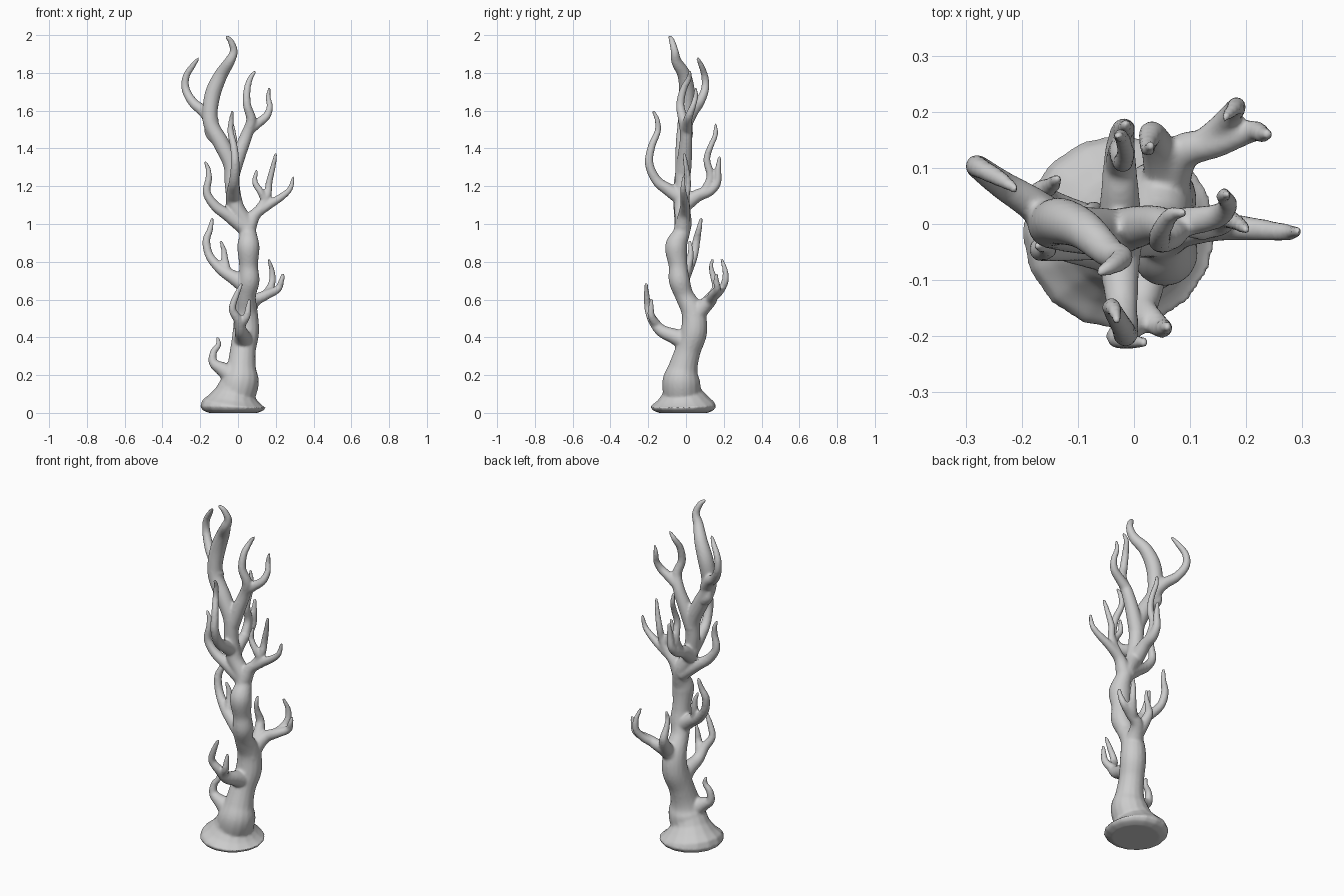
import bpy, bmesh, math
from mathutils import Vector

SIDES, STEPS = 16, 6
bm = bmesh.new()


def spline(pts):
    """Catmull-Rom through (x, y, z, radius) points."""
    p = [Vector(q) for q in pts]
    p = [2 * p[0] - p[1]] + p + [2 * p[-1] - p[-2]]
    out = []
    for i in range(1, len(p) - 2):
        a, b, c, d = p[i - 1:i + 3]
        for k in range(STEPS):
            t = k / STEPS
            out.append(0.5 * (2 * b + (c - a) * t + (2 * a - 5 * b + 4 * c - d) * t * t
                              + (3 * b - a - 3 * c + d) * t ** 3))
    out.append(p[-2])
    return out


def tube(*pts, smooth=True):
    """Closed tapering limb with a rounded tip."""
    path = spline(pts) if smooth else [Vector(q) for q in pts]
    if smooth:
        end, d = path[-1], (path[-1] - path[-2]).xyz.normalized()
        for s, r in ((0.6, 0.8), (0.95, 0.35)):
            path.append(Vector((*(end.xyz + d * end.w * s), end.w * r)))
    u, rings = Vector((1, 0.01, 0)), []
    for i, q in enumerate(path):
        t = (path[min(i + 1, len(path) - 1)] - path[max(i - 1, 0)]).xyz.normalized()
        u = (u - t * u.dot(t)).normalized()
        v = t.cross(u)
        r = max(q.w, 0.003)
        rings.append([bm.verts.new(q.xyz + r * (math.cos(a) * u + math.sin(a) * v))
                      for a in (2 * math.pi * k / SIDES for k in range(SIDES))])
    for a, b in zip(rings, rings[1:]):
        for k in range(SIDES):
            j = (k + 1) % SIDES
            bm.faces.new((a[k], a[j], b[j], b[k]))
    bm.faces.new(rings[0][::-1])
    bm.faces.new(rings[-1])


# flared foot
tube((-.025, -.015, 0, .13), (-.025, -.015, .012, .16), (-.025, -.015, .033, .176),
     (-.025, -.015, .05, .165), (-.02, -.017, .075, .135), (-.015, -.02, .11, .105),
     (0, -.025, .16, .09), smooth=False)
# winding trunk up to the tallest tip
tube((-.014, -.02, .08, .10), (.012, -.025, .17, .1), (.018, -.015, .24, .078),
     (.026, .01, .33, .068), (.042, .042, .43, .07), (.043, .038, .53, .062),
     (.045, -.008, .62, .05), (.058, -.035, .7, .056), (.056, -.042, .78, .05),
     (.055, -.052, .88, .059), (.053, -.025, .95, .045), (.035, -.015, 1.01, .045),
     (-.01, -.02, 1.09, .042), (-.03, -.02, 1.2, .04), (-.035, -.015, 1.31, .042),
     (-.085, -.012, 1.42, .043), (-.14, -.005, 1.52, .041), (-.148, 0, 1.6, .041),
     (-.13, .005, 1.7, .042), (-.09, -.01, 1.79, .036), (-.045, -.05, 1.86, .028),
     (-.022, -.06, 1.915, .021), (-.04, -.075, 1.97, .016), (-.06, -.085, 1.99, .01))
# low left twig
tube((0, -.03, .18, .075), (-.08, -.04, .23, .04), (-.13, -.04, .265, .025),
     (-.13, -.035, .32, .019), (-.103, -.03, .36, .015), (-.108, -.03, .395, .01))
# low front fork
tube((.03, .02, .37, .06), (.025, -.06, .405, .042), (.015, -.13, .435, .033),
     (.002, -.175, .49, .026), (-.03, -.2, .55, .02), (-.01, -.208, .62, .016),
     (.018, -.211, .68, .01))
tube((.01, -.15, .46, .026), (.045, -.182, .51, .02), (.055, -.185, .56, .015),
     (.06, -.183, .6, .009))
# low back fork: right twig, tall twig, and one close behind the trunk
tube((.045, .03, .5, .06), (.06, .085, .555, .044), (.09, .13, .595, .033),
     (.15, .145, .625, .026), (.21, .165, .655, .02), (.23, .16, .7, .015),
     (.237, .16, .73, .01))
tube((.12, .14, .61, .026), (.155, .175, .64, .022), (.18, .205, .69, .019),
     (.18, .208, .75, .015), (.163, .19, .81, .009))
tube((.06, .08, .55, .042), (.045, .13, .605, .032), (.032, .16, .66, .024),
     (.025, .145, .72, .017), (.025, .133, .77, .013), (.03, .14, .81, .009))
# middle left fork
tube((.05, -.03, .67, .05), (-.02, -.015, .715, .038), (-.09, .01, .76, .029),
     (-.15, .04, .83, .023), (-.168, .055, .91, .021), (-.148, .068, .97, .016),
     (-.137, .08, 1.025, .01))
tube((-.06, 0, .745, .026), (-.07, .02, .81, .02), (-.075, .025, .86, .015),
     (-.09, .02, .905, .009))
# left arm above the middle
tube((.04, -.015, .98, .045), (-.05, -.03, 1.045, .034), (-.12, -.04, 1.095, .027),
     (-.165, -.045, 1.165, .022), (-.155, -.045, 1.24, .018), (-.158, -.04, 1.29, .014),
     (-.172, -.04, 1.325, .009))
# right arm with twigs
tube((.05, -.02, .97, .045), (.09, -.01, 1.05, .032), (.16, -.005, 1.1, .025),
     (.225, -.01, 1.14, .02), (.275, -.015, 1.185, .015), (.292, -.013, 1.245, .009))
tube((.11, -.005, 1.07, .027), (.155, 0, 1.15, .021), (.165, .01, 1.22, .018),
     (.187, 0, 1.31, .014), (.2, -.01, 1.37, .009))
tube((.15, 0, 1.11, .022), (.12, -.01, 1.17, .019), (.09, -.005, 1.22, .016),
     (.097, 0, 1.28, .009))
# front arm
tube((-.025, -.015, 1.13, .042), (-.025, -.09, 1.18, .034), (-.02, -.155, 1.23, .027),
     (-.015, -.195, 1.32, .023), (-.022, -.182, 1.41, .02), (-.04, -.15, 1.49, .017),
     (-.035, -.152, 1.55, .014), (-.03, -.172, 1.595, .009))
# back arm fork
tube((-.025, -.01, 1.1, .042), (-.025, .06, 1.15, .034), (-.025, .125, 1.175, .028),
     (-.02, .165, 1.22, .022), (-.015, .17, 1.29, .017), (-.015, .177, 1.35, .01))
tube((-.025, .1, 1.17, .027), (-.025, .13, 1.25, .022), (-.02, .11, 1.34, .019),
     (-.015, .13, 1.41, .016), (-.022, .155, 1.47, .014), (-.028, .157, 1.525, .009))
# upper right fork
tube((-.03, -.015, 1.27, .042), (.005, -.005, 1.37, .038), (.045, 0, 1.47, .032),
     (.07, -.015, 1.55, .027), (.048, -.03, 1.63, .022), (.048, -.015, 1.71, .019),
     (.065, .015, 1.77, .015), (.088, .02, 1.805, .009))
tube((.05, 0, 1.49, .028), (.1, .005, 1.53, .026), (.15, .015, 1.57, .022),
     (.168, .035, 1.62, .017), (.16, .05, 1.67, .014), (.166, .052, 1.715, .009))
# upper left arm
tube((-.13, -.005, 1.53, .038), (-.18, .035, 1.595, .031), (-.235, .07, 1.64, .026),
     (-.276, .1, 1.71, .022), (-.275, .1, 1.78, .019), (-.238, .08, 1.84, .015),
     (-.212, .063, 1.875, .009))
# knob on the upper stem
tube((-.125, 0, 1.46, .035), (-.15, .01, 1.485, .028), (-.16, .015, 1.515, .018))

bmesh.ops.recalc_face_normals(bm, faces=bm.faces)
mesh = bpy.data.meshes.new("branching_coral")
bm.to_mesh(mesh)
bm.free()
coral = bpy.data.objects.new("branching_coral", mesh)
bpy.context.collection.objects.link(coral)

# fuse the limbs into one skin and soften the joints
rem = coral.modifiers.new("fuse", 'REMESH')
rem.mode = 'VOXEL'
rem.voxel_size = 0.007
rem.use_smooth_shade = True
soft = coral.modifiers.new("soften", 'SMOOTH')
soft.factor = 0.5
soft.iterations = 6
